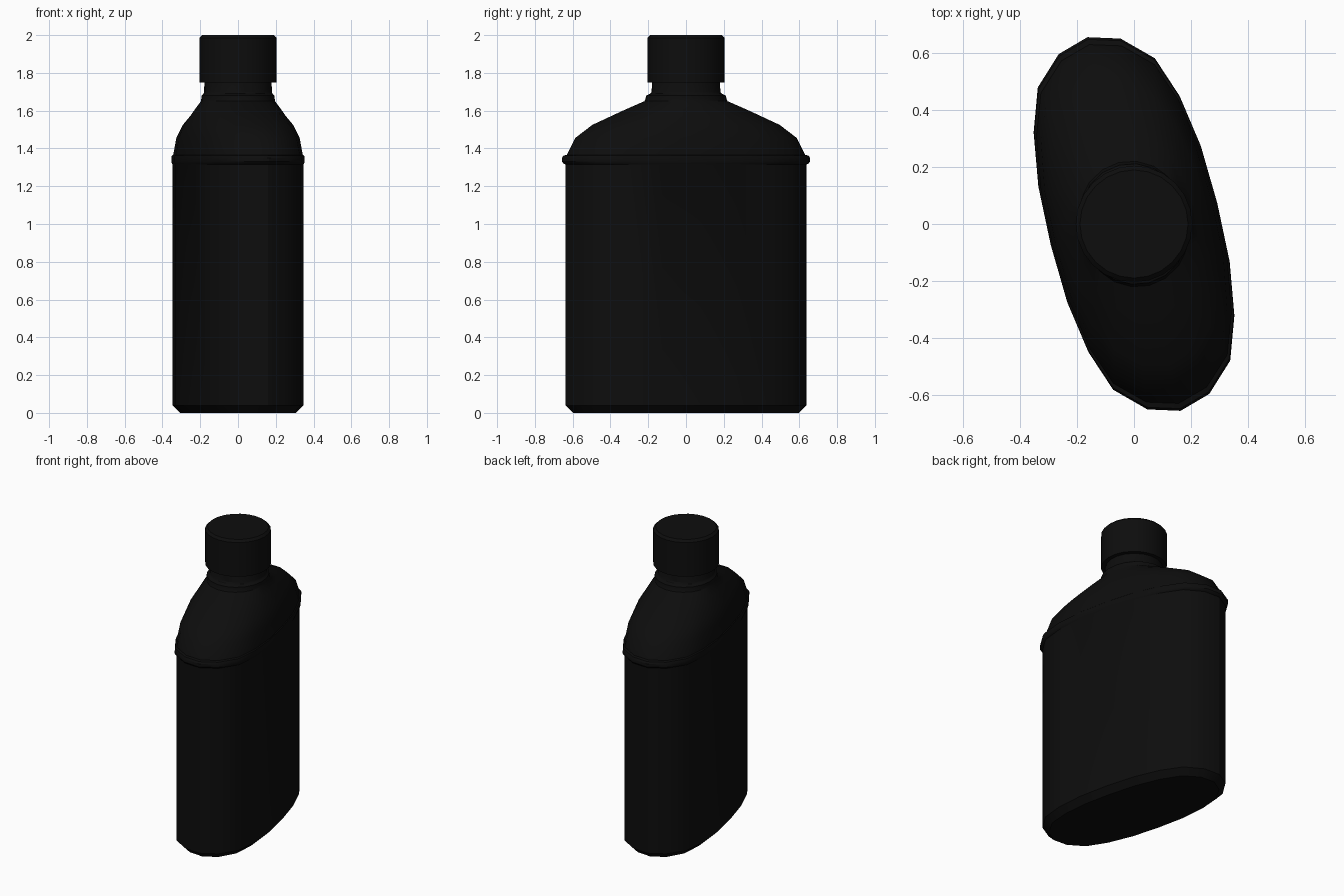
import bpy, bmesh, math

if "Cube" in bpy.data.objects:
    bpy.data.objects.remove(bpy.data.objects["Cube"])

SIDES = 20
TILT = math.radians(104)          # direction of the bottle's long axis
HALF_WIDTH = [0, .37, .70, .875, .975, 1]   # rounded width across the long axis


def section(k, r, z, inset=0):
    """Blend of the oval body section (k=1) and a neck circle of radius r (k=0)."""
    pts = []
    for i in range(SIDES):
        t = 2 * math.pi * i / SIDES
        q = i % 10
        w = HALF_WIDTH[q if q <= 5 else 10 - q] * (1 if i < 10 else -1)
        m = k * (.657 - inset) * math.cos(t) + (1 - k) * r * math.cos(t)
        n = k * (.297 - inset) * w + (1 - k) * r * math.sin(t)
        pts.append((m * math.cos(TILT) + n * math.sin(TILT),
                    m * math.sin(TILT) - n * math.cos(TILT), z))
    return pts


def loft(name, rings, mat):
    bm = bmesh.new()
    loops = [[bm.verts.new(p) for p in ring] for ring in rings]
    for a, b in zip(loops, loops[1:]):
        for i in range(len(a)):
            j = (i + 1) % len(a)
            bm.faces.new((a[i], a[j], b[j], b[i]))
    bm.faces.new(loops[0])
    bm.faces.new(loops[-1])
    bmesh.ops.recalc_face_normals(bm, faces=bm.faces)
    mesh = bpy.data.meshes.new(name)
    bm.to_mesh(mesh)
    bm.free()
    mesh.materials.append(mat)
    ob = bpy.data.objects.new(name, mesh)
    bpy.context.collection.objects.link(ob)
    bpy.ops.object.select_all(action='DESELECT')
    ob.select_set(True)
    bpy.context.view_layer.objects.active = ob
    bpy.ops.object.shade_smooth_by_angle(angle=math.radians(30))


black = bpy.data.materials.new("black_plastic")
black.diffuse_color = (.004, .004, .004, 1)
black.use_nodes = True
black.node_tree.nodes["Principled BSDF"].inputs["Base Color"].default_value = black.diffuse_color

# Bottle: chamfered base, oval wall, raised rim, shoulder, neck bead and neck
R = .185
rings = [section(1, R, 0, .04), section(1, R, .04)]
for k, r, z in [(1, R, 1.315), (1.025, R, 1.32), (1.042, R, 1.33), (1.042, R, 1.35),
                (1.025, R, 1.362), (.985, R, 1.366), (.89, R, 1.455), (.69, R, 1.525),
                (.31, R, 1.605), (.08, R, 1.65), (.065, R, 1.665), (.06, R, 1.68),
                (.02, .18, 1.69), (.01, .178, 1.70), (0, .178, 1.80)]:
    rings.append(section(k, r, z))
loft("bottle", rings, black)

# Screw cap with a small top chamfer
cap = []
for r, z in [(.205, 1.75), (.205, 1.985), (.19, 2.0)]:
    cap.append([(r * math.cos(2 * math.pi * i / 24), r * math.sin(2 * math.pi * i / 24), z)
                for i in range(24)])
loft("cap", cap, black)
